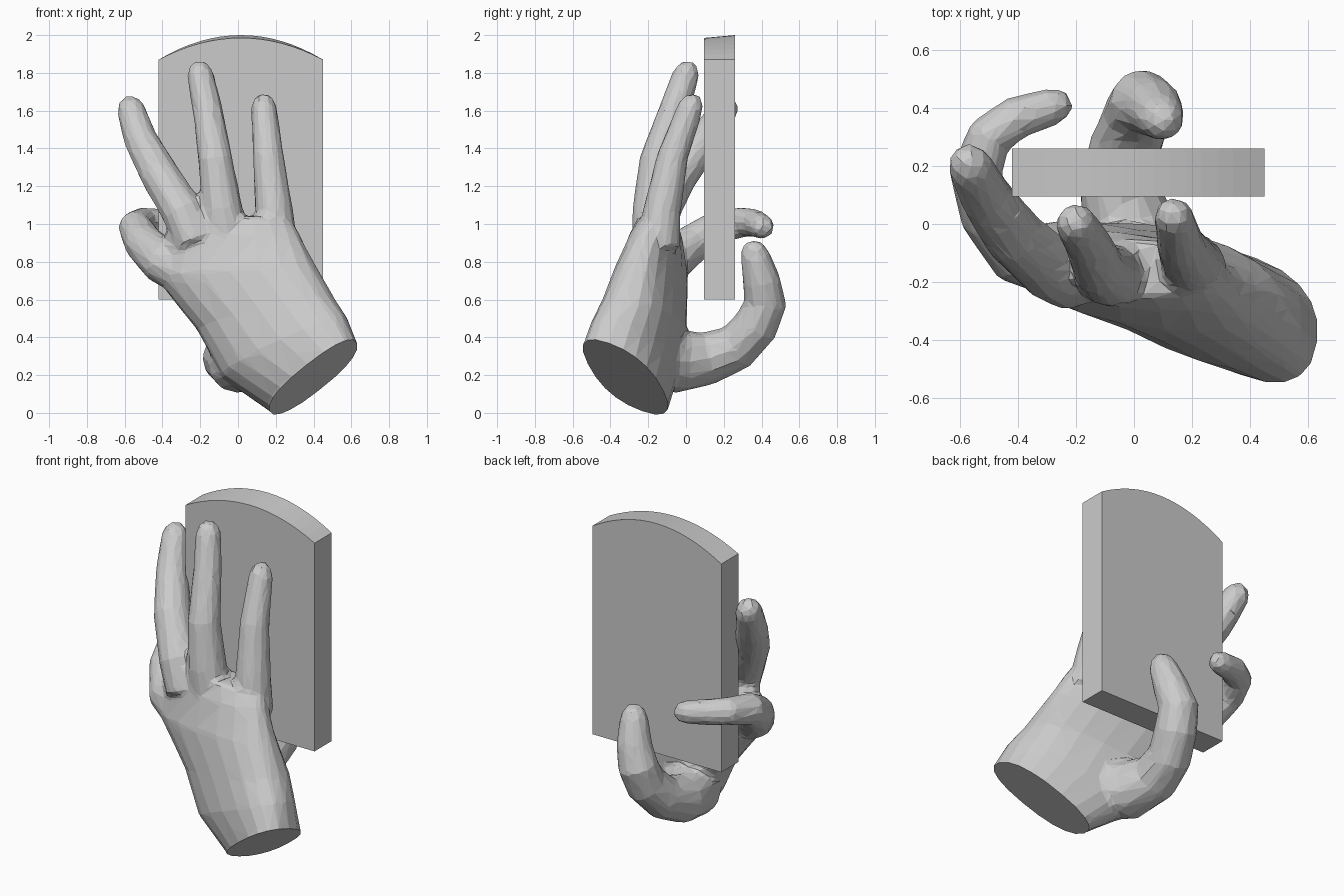
import bpy, bmesh, math
from mathutils import Vector as V

if "Cube" in bpy.data.objects:
    bpy.data.objects.remove(bpy.data.objects["Cube"])


def make_object(name, bm):
    bmesh.ops.recalc_face_normals(bm, faces=bm.faces[:])
    me = bpy.data.meshes.new(name)
    bm.to_mesh(me)
    bm.free()
    ob = bpy.data.objects.new(name, me)
    bpy.context.collection.objects.link(ob)
    return ob


def loft(bm, rings, sides, power=1.0):
    """Closed skin over rings given as (centre, half-width, half-thickness)."""
    loops = []
    for c, u, v in rings:
        loop = []
        for i in range(sides):
            a = 2 * math.pi * i / sides
            ca, sa = math.cos(a), math.sin(a)
            ca = math.copysign(abs(ca) ** power, ca)
            sa = math.copysign(abs(sa) ** power, sa)
            loop.append(bm.verts.new(c + u * ca + v * sa))
        loops.append(loop)
    for a, b in zip(loops, loops[1:]):
        for i in range(sides):
            j = (i + 1) % sides
            bm.faces.new((a[i], a[j], b[j], b[i]))
    bm.faces.new(loops[0][::-1])
    bm.faces.new(loops[-1])


def finger(bm, path, side):
    """Round tube with a domed tip; path points are (x, y, z, radius)."""
    pts = [(V(p[:3]), p[3]) for p in path]
    end, r = pts[-1]
    d = (end - pts[-2][0]).normalized()
    pts += [(end + d * r * 0.6, r * 0.8), (end + d * r, r * 0.4)]
    rings = []
    for i, (p, r) in enumerate(pts):
        t = (pts[min(i + 1, len(pts) - 1)][0] - pts[max(i - 1, 0)][0]).normalized()
        u = (V(side) - t * t.dot(V(side))).normalized()
        rings.append((p, u * r, t.cross(u) * r))
    loft(bm, rings, 12)


# Slab with an arched top
bm = bmesh.new()
faces = []
for y, rise in ((0.095, 0.115), (0.26, 0.13)):
    prof = [(-0.42, 0.6), (0.45, 0.6)]
    for i in range(17):
        s = 1 - i / 8
        prof.append((0.015 + 0.435 * s, 1.87 + rise * (1 - s * s)))
    faces.append([bm.verts.new((x, y, z)) for x, z in prof])
n = len(faces[0])
bm.faces.new(faces[0])
bm.faces.new(faces[1][::-1])
for i in range(n):
    j = (i + 1) % n
    bm.faces.new((faces[0][i], faces[0][j], faces[1][j], faces[1][i]))
make_object("slab", bm)

# Palm: wrist to knuckles
bm = bmesh.new()
wrist = V((0.40, -0.32, 0.19))
wu, wv = V((0.23, -0.09, 0.18)), V((0.03, 0.20, -0.07))
normal = wu.cross(wv).normalized()
rings = [(wrist - normal * 0.1, wu, wv), (wrist, wu, wv)]
rings += [(V(c), V(u), V(v)) for c, u, v in (
    ((0.25, -0.27, 0.34), (0.33, -0.10, 0.16), (0.03, 0.20, -0.05)),
    ((0.15, -0.22, 0.52), (0.36, -0.10, 0.09), (0.04, 0.19, -0.03)),
    ((-0.02, -0.18, 0.76), (0.42, -0.09, 0.04), (0.03, 0.16, 0.0)),
    ((-0.04, -0.16, 0.94), (0.36, -0.04, 0.02), (0.0, 0.13, 0.0)),
    ((-0.04, -0.155, 1.04), (0.31, 0.0, 0.0), (0.0, 0.10, 0.0)))]
loft(bm, rings, 20, 0.85)

# Three straight fingers
finger(bm, [(-0.22, -0.18, 0.9, .12), (-0.29, -0.15, 1.06, .115), (-0.415, -0.04, 1.26, .105),
            (-0.515, 0.10, 1.445, .09), (-0.565, 0.20, 1.60, .077)], (1, 0, 0))
finger(bm, [(-0.06, -0.17, 0.9, .12), (-0.085, -0.175, 1.08, .11), (-0.12, -0.155, 1.34, .092),
            (-0.16, -0.065, 1.6, .08), (-0.2, 0.0, 1.79, .072)], (1, 0, 0))
finger(bm, [(0.20, -0.15, 0.88, .12), (0.19, -0.125, 1.08, .10), (0.16, -0.07, 1.36, .083),
            (0.137, 0.025, 1.62, .068)], (1, 0, 0))
# Index finger hooked round the edge of the slab
finger(bm, [(-0.22, -0.15, 0.70, .12), (-0.40, -0.09, 0.80, .12), (-0.50, 0.04, 0.90, .105),
            (-0.545, 0.17, 0.985, .09), (-0.50, 0.30, 1.01, .08), (-0.41, 0.365, 1.005, .075),
            (-0.28, 0.405, 0.985, .065)], (0, 0, 1))
# Thumb pressing on the back
finger(bm, [(0.10, -0.2, 0.3, .17), (-0.01, -0.04, 0.27, .165), (-0.05, 0.12, 0.29, .14),
            (-0.03, 0.27, 0.35, .125), (0.01, 0.37, 0.46, .12), (0.03, 0.42, 0.58, .115),
            (0.07, 0.40, 0.70, .10), (0.095, 0.365, 0.83, .08)], (1, 0, 0))
hand = make_object("hand", bm)

# Merge the parts into one faceted skin
m = hand.modifiers.new("merge", 'REMESH')
m.mode = 'VOXEL'
m.voxel_size = 0.018
m = hand.modifiers.new("soften", 'SMOOTH')
m.factor = 0.5
m.iterations = 4
m = hand.modifiers.new("facets", 'DECIMATE')
m.ratio = 0.06
dg = bpy.context.evaluated_depsgraph_get()
skin = bpy.data.meshes.new_from_object(hand.evaluated_get(dg))
hand.modifiers.clear()

# Flat cut at the wrist
bm = bmesh.new()
bm.from_mesh(skin)
bmesh.ops.bisect_plane(bm, geom=bm.verts[:] + bm.edges[:] + bm.faces[:],
                       plane_co=wrist, plane_no=normal, clear_inner=True)
bmesh.ops.holes_fill(bm, edges=[e for e in bm.edges if e.is_boundary], sides=0)
bmesh.ops.recalc_face_normals(bm, faces=bm.faces[:])
for f in bm.faces:
    f.smooth = False
bm.to_mesh(skin)
bm.free()
hand.data = skin
